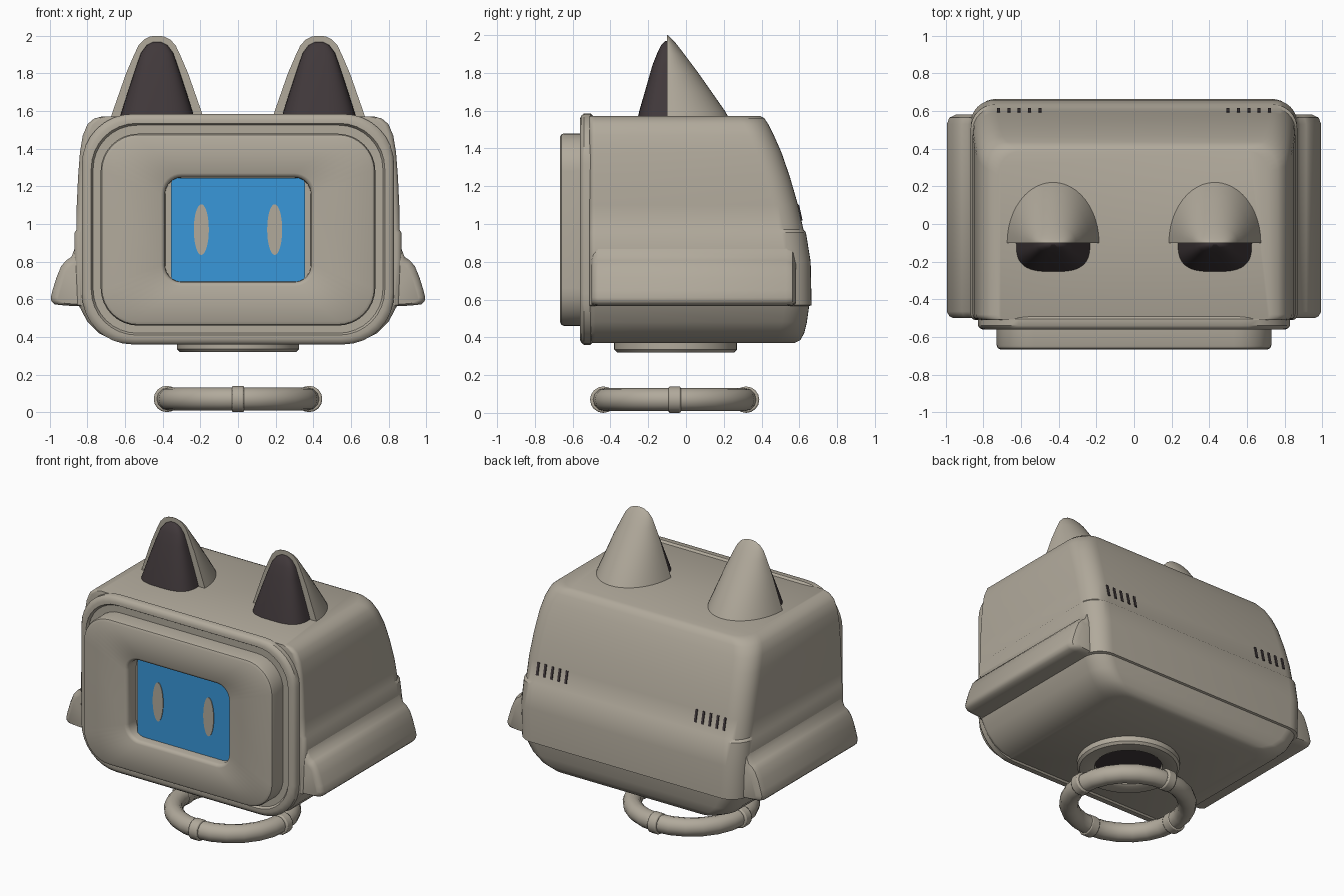
import bpy, bmesh, math

cube = bpy.data.objects.get("Cube")
if cube:
    bpy.data.objects.remove(cube, do_unlink=True)


def material(name, rgb):
    m = bpy.data.materials.new(name)
    m.use_nodes = True
    m.diffuse_color = (*rgb, 1)
    m.node_tree.nodes["Principled BSDF"].inputs["Base Color"].default_value = (*rgb, 1)
    return m


BEIGE = material("warm grey", (0.44, 0.40, 0.33))
BLUE = material("screen blue", (0.04, 0.31, 0.70))
DARK = material("dark plum", (0.052, 0.040, 0.043))


def finish(obj, mat, angle=40):
    obj.data.materials.append(mat)
    bpy.ops.object.select_all(action="DESELECT")
    obj.select_set(True)
    bpy.context.view_layer.objects.active = obj
    bpy.ops.object.shade_smooth_by_angle(angle=math.radians(angle))
    return obj


def loft(name, loops, mat, caps=(True, True), angle=40):
    """Skin a list of closed loops that share one point count."""
    bm = bmesh.new()
    rings = [[bm.verts.new(p) for p in loop] for loop in loops]
    for a, b in zip(rings, rings[1:]):
        for i in range(len(a)):
            j = (i + 1) % len(a)
            bm.faces.new((a[i], a[j], b[j], b[i]))
    if caps[0]:
        bm.faces.new(rings[0])
    if caps[1]:
        bm.faces.new(rings[-1])
    bmesh.ops.recalc_face_normals(bm, faces=bm.faces)
    mesh = bpy.data.meshes.new(name)
    bm.to_mesh(mesh)
    bm.free()
    obj = bpy.data.objects.new(name, mesh)
    bpy.context.collection.objects.link(obj)
    return finish(obj, mat, angle)


def rounded_rect(w, lo, hi, r_lo, r_hi, seg=8):
    """2D rounded rectangle, separate radii for its low and high corners."""
    pts = []
    corners = ((w, hi, r_hi, 0), (-w, hi, r_hi, 1), (-w, lo, r_lo, 2), (w, lo, r_lo, 3))
    for u, v, r, q in corners:
        cu = u - math.copysign(r, u)
        cv = v - r if v == hi else v + r
        for k in range(seg + 1):
            a = (q + k / seg) * math.pi / 2
            pts.append((cu + r * math.cos(a), cv + r * math.sin(a)))
    return pts


def upright(y, w, lo, hi, r):
    return [(u, y, v) for u, v in rounded_rect(w, lo, hi, r, r)]


# Head shell: height, half width, back edge
shell = ((0.37, 0.60, 0.575), (0.385, 0.67, 0.605), (0.42, 0.74, 0.625),
         (0.48, 0.80, 0.64), (0.565, 0.845, 0.652), (0.57, 0.86, 0.665),
         (0.80, 0.87, 0.66), (0.955, 0.868, 0.635), (0.97, 0.858, 0.622),
         (1.10, 0.857, 0.593), (1.25, 0.85, 0.55), (1.38, 0.84, 0.505),
         (1.47, 0.825, 0.465), (1.53, 0.80, 0.435), (1.56, 0.765, 0.415),
         (1.572, 0.72, 0.39))
loft("head_shell", [[(u, v, z) for u, v in rounded_rect(w, -0.51, back, 0.03, 0.13)]
                    for z, w, back in shell], BEIGE, angle=35)

# Raised rim around the front
loft("front_rim", [upright(y, 0.83 - i, 0.36 + i, 1.585 - i, 0.27 - i * 0.6)
                   for y, i in ((-0.49, 0.015), (-0.505, 0), (-0.54, 0), (-0.555, 0.012),
                                (-0.562, 0.03), (-0.562, 0.05), (-0.545, 0.06),
                                (-0.545, 0.13))], BEIGE, (False, True))

# Face plate with the window opening
plate = [upright(y, 0.73 - i, 0.46 + i, 1.48 - i, 0.2 - i)
         for y, i in ((-0.53, 0), (-0.645, 0), (-0.66, 0.006), (-0.668, 0.022))]
plate += [upright(y, 0.41 - i, 0.67 + i, 1.27 - i, 0.11 - i)
          for y, i in ((-0.668, 0), (-0.66, 0.015), (-0.645, 0.022), (-0.57, 0.024))]
loft("face_plate", plate, BEIGE)

# Screen and eyes
loft("screen", [upright(y, 0.355, 0.69, 1.245, 0.03) for y in (-0.575, -0.60)], BLUE)
for side, label in ((1, "left"), (-1, "right")):
    loft(label + "_eye", [[(side * 0.195 + 0.04 * math.cos(a), y, 0.97 + 0.135 * math.sin(a))
                           for a in (math.tau * k / 32 for k in range(32))]
                          for y in (-0.599, -0.605)], BEIGE)


def half_oval(cx, z, w, d, n):
    """Half superellipse from the flat ear plane, towards the sign of d."""
    out = []
    for k in range(25):
        a = math.pi * k / 24
        c, s = math.cos(a), max(math.sin(a), 0)
        out.append((cx + math.copysign(abs(c) ** (2 / n), c) * w, -0.1 + d * s ** (2 / n), z))
    return out


# Ears: height, half width, depth
ear = ((1.54, 0.255, 0.34), (1.60, 0.235, 0.305), (1.70, 0.20, 0.235),
       (1.80, 0.165, 0.165), (1.90, 0.122, 0.09), (1.95, 0.098, 0.052),
       (1.98, 0.07, 0.025), (1.995, 0.04, 0.01), (2.0, 0.015, 0.004))
inner = ((1.54, 0.205, -0.16), (1.60, 0.188, -0.147), (1.72, 0.15, -0.112),
         (1.84, 0.11, -0.078), (1.91, 0.085, -0.05), (1.95, 0.055, -0.03),
         (1.968, 0.02, -0.01))
cheek = ((0.80, 0.90), (0.868, 0.87), (0.885, 0.825), (0.915, 0.805), (0.94, 0.775),
         (0.965, 0.715), (0.985, 0.65), (0.995, 0.61), (0.992, 0.59), (0.975, 0.573),
         (0.93, 0.568), (0.89, 0.565), (0.80, 0.565))
for side, label in ((1, "left"), (-1, "right")):
    cx = side * 0.43
    loft(label + "_ear", [half_oval(cx, z, w, d, 2) for z, w, d in ear], BEIGE)
    loft(label + "_inner_ear", [half_oval(cx, z, w, d, 3) for z, w, d in inner], DARK)
    # Side bumper, shrunk towards the shell at its ends
    loft(label + "_bumper", [[(side * (0.80 + (x - 0.80) * s), y, 0.62 + (z - 0.62) * s)
                              for x, z in cheek]
                             for y, s in ((-0.50, 0.82), (-0.49, 0.93), (-0.465, 1),
                                          (0.53, 1), (0.565, 0.93), (0.582, 0.75))], BEIGE)
    # Back vents lying on the sloped panel
    for k in range(5):
        bpy.ops.mesh.primitive_cube_add(size=1, location=(side * (0.50 + 0.055 * k), 0.604, 1.06),
                                        rotation=(0.22, 0, 0))
        vent = bpy.context.object
        vent.name = f"{label}_vent_{k + 1}"
        vent.scale = (0.016, 0.008, 0.085)
        finish(vent, DARK)


def circle(r, z, n=48):
    return [(r * math.cos(math.tau * k / n), -0.055 + r * math.sin(math.tau * k / n), z)
            for k in range(n)]


# Neck socket with a dark hollow
loft("neck_ring", [circle(r, z) for r, z in ((0.325, 0.39), (0.325, 0.335), (0.31, 0.32),
                                             (0.23, 0.32), (0.215, 0.33), (0.21, 0.37))],
     BEIGE, (False, False))
loft("neck_hollow", [circle(0.215, z) for z in (0.375, 0.362)], DARK)

# Floating collar with four bands
bpy.ops.mesh.primitive_torus_add(location=(0, -0.06, 0.07), major_segments=24, minor_segments=12,
                                 major_radius=0.375, minor_radius=0.061)
bpy.context.object.name = "collar"
finish(bpy.context.object, BEIGE)
for k in range(4):
    a = k * math.pi / 2
    bpy.ops.mesh.primitive_cylinder_add(
        vertices=16, radius=0.07, depth=0.065, rotation=(math.pi / 2, 0, a),
        location=(0.378 * math.cos(a), -0.06 + 0.378 * math.sin(a), 0.07))
    band = bpy.context.object
    band.name = f"collar_band_{k + 1}"
    bevel = band.modifiers.new("soft_edge", "BEVEL")
    bevel.width = 0.008
    bevel.segments = 2
    finish(band, BEIGE)
